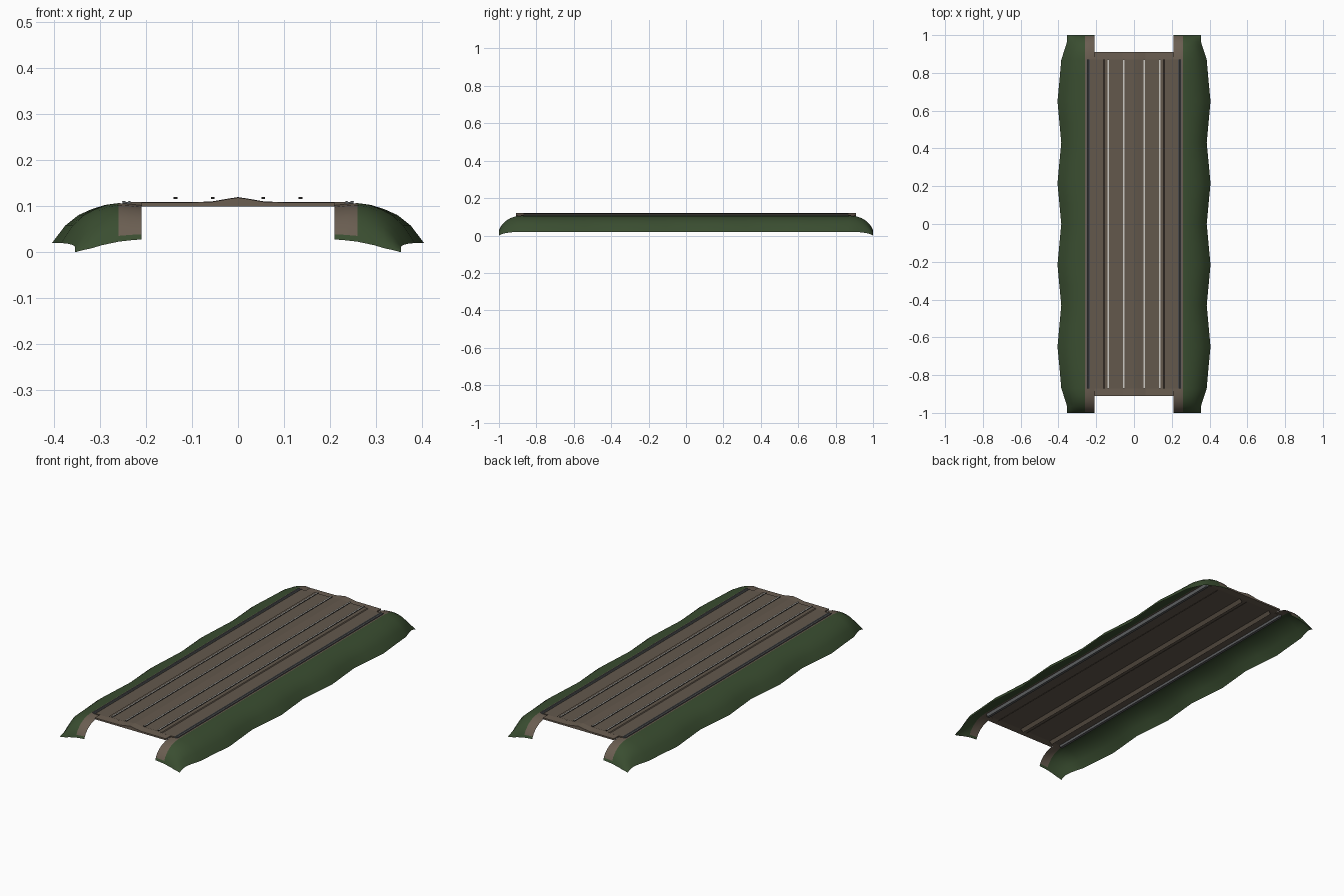
import bpy, bmesh, math

if "Cube" in bpy.data.objects:
    bpy.data.objects.remove(bpy.data.objects["Cube"])


def material(name, rgb):
    m = bpy.data.materials.new(name)
    m.diffuse_color = (*rgb, 1)
    m.use_nodes = True
    m.node_tree.nodes["Principled BSDF"].inputs["Base Color"].default_value = m.diffuse_color
    return m


GRASS = material("grass green", (0.042, 0.075, 0.03))
EARTH = material("earth brown", (0.145, 0.112, 0.083))
BALLAST = material("ballast brown", (0.125, 0.098, 0.073))
CONCRETE = material("drain grey", (0.11, 0.115, 0.12))
STEEL = material("rail steel", (0.6, 0.58, 0.54))
DARK = material("rail side dark", (0.03, 0.028, 0.025))


def make(name, verts, faces, mats, rule=None, smooth=False):
    me = bpy.data.meshes.new(name)
    me.from_pydata(verts, [], faces)
    bm = bmesh.new()
    bm.from_mesh(me)
    bmesh.ops.recalc_face_normals(bm, faces=bm.faces)
    # open sheets should face up
    if any(e.is_boundary for e in bm.edges) and sum(f.normal.z * f.calc_area() for f in bm.faces) < 0:
        bmesh.ops.reverse_faces(bm, faces=bm.faces)
    bm.to_mesh(me)
    bm.free()
    for m in mats:
        me.materials.append(m)
    if rule:
        for p in me.polygons:
            p.material_index = rule(p)
    ob = bpy.data.objects.new(name, me)
    bpy.context.collection.objects.link(ob)
    if smooth:
        bpy.context.view_layer.objects.active = ob
        ob.select_set(True)
        bpy.ops.object.shade_smooth_by_angle(angle=math.radians(50))
        ob.select_set(False)
    return ob


def extrude_y(name, profile, y, mats, closed=True, rule=None):
    """Sweep an (x, z) profile from -y to y."""
    n = len(profile)
    verts = [(x, s * y, z) for s in (-1, 1) for x, z in profile]
    faces = [(i, (i + 1) % n, (i + 1) % n + n, i + n) for i in range(n if closed else n - 1)]
    if closed:
        faces += [tuple(range(n)), tuple(range(n, 2 * n))]
    return make(name, verts, faces, mats, rule)


# Grass banks: section points (x, z in the middle, z at the curled-down ends)
SECTION = [(0.21, 0.102, 0.028), (0.235, 0.105, 0.026), (0.26, 0.107, 0.023),
           (0.285, 0.103, 0.019), (0.31, 0.094, 0.015), (0.335, 0.081, 0.009),
           (0.36, 0.058, 0.005), (0.385, 0.02, 0.0)]
ENDS = [(0.87, 0), (0.91, 0.05), (0.94, 0.17), (0.965, 0.36), (0.985, 0.62), (0.995, 0.85), (1.0, 1.0)]
half = [0.0, 0.1075, 0.215, 0.3225, 0.43, 0.54, 0.65, 0.76] + [y for y, _ in ENDS]
stations = sorted({s * y for y in half for s in (-1, 1)})


def drop(y):
    return dict(ENDS).get(abs(y), 0.0)


def bulge(y):
    wave = 0.02 * (0.5 - 0.5 * math.cos(2 * math.pi * y / 0.432))
    a = abs(y)
    return wave if a < 0.87 else -0.03 * min(1, (a - 0.87) / 0.09)


for side, label in ((-1, "left"), (1, "right")):
    verts = []
    for y in stations:
        t = drop(y)
        for x, zm, ze in SECTION:
            k = max(0, (x - 0.26) / 0.125)
            verts.append((side * (x + bulge(y) * k), y, zm + (ze - zm) * t))
    n = len(SECTION)
    faces = [(j * n + i, j * n + i + 1, (j + 1) * n + i + 1, (j + 1) * n + i)
             for j in range(len(stations) - 1) for i in range(n - 1)]
    make("bank_" + label, verts, faces, [GRASS, EARTH],
         lambda p: 1 if abs(p.center.x) < 0.26 and p.center.z > 0.042 else 0, True)

    # Drain channel along the edge of the track bed
    drain = [(0.236, 0.088), (0.25, 0.088), (0.252, 0.112), (0.246, 0.112),
             (0.244, 0.109), (0.24, 0.109), (0.238, 0.112), (0.234, 0.112)]
    extrude_y("drain_" + label, [(side * x, z) for x, z in drain], 0.87, [CONCRETE])

    # Open ballast bed with sloping shoulders that reach below the track bed
    bed = [(0.181, 0.085), (0.157, 0.1135), (0.036, 0.1135), (0.009, 0.085)]
    extrude_y("ballast_" + label, [(side * x, z) for x, z in bed], 0.87, [BALLAST], False)

    # Pair of rails: steel head, dark sides
    for k, x in enumerate((0.055, 0.136)):
        w = 0.004
        extrude_y(f"rail_{label}_{k + 1}",
                  [(side * x - w, 0.116), (side * x + w, 0.116), (side * x + w, 0.12), (side * x - w, 0.12)],
                  0.87, [STEEL, DARK], True, lambda p: 0 if p.normal.z > 0.5 else 1)

# Track bed: slightly crowned slab, with narrower end lips
crown = [(-0.06, 0.11), (-0.02, 0.117), (0, 0.12), (0.02, 0.117), (0.06, 0.11)]
extrude_y("track_bed", [(-0.236, 0.101), (-0.236, 0.109)] + crown + [(0.236, 0.109), (0.236, 0.101)],
          0.87, [BALLAST])
for s, label in ((-1, "front"), (1, "back")):
    lip = [(-0.21, 0.101), (-0.21, 0.109)] + crown + [(0.21, 0.109), (0.21, 0.101)]
    n = len(lip)
    verts = [(x, s * y, z - d) for y, d in ((0.87, 0), (0.91, 0.001)) for x, z in lip]
    faces = [(i, (i + 1) % n, (i + 1) % n + n, i + n) for i in range(n)]
    faces += [tuple(range(n)), tuple(range(n, 2 * n))]
    make("track_bed_lip_" + label, verts, faces, [EARTH])
